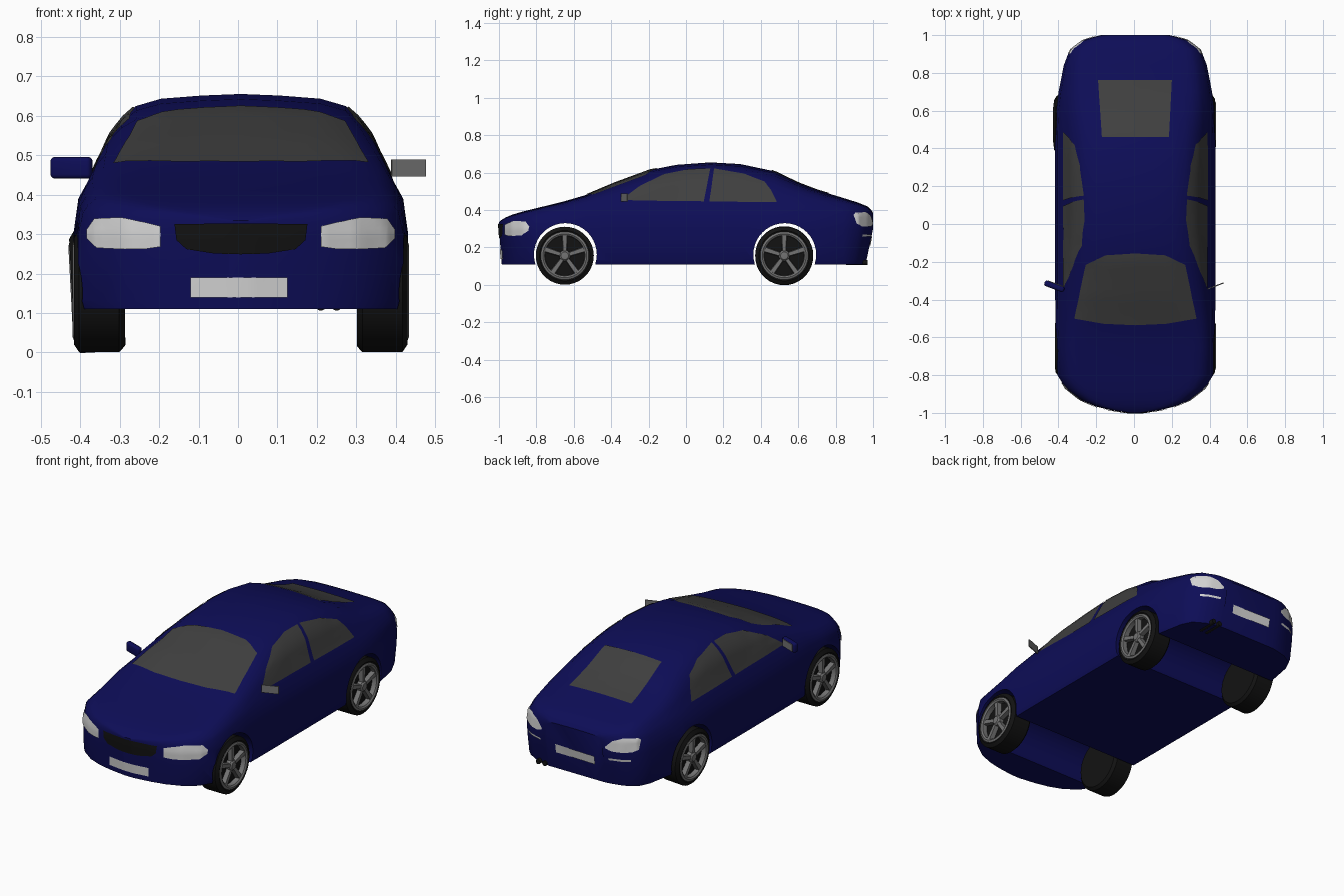
import bpy, bmesh, math
from mathutils import Vector, Matrix
from mathutils.bvhtree import BVHTree

if "Cube" in bpy.data.objects:
    bpy.data.objects.remove(bpy.data.objects["Cube"])

CX = 0.007  # centre line of the car


def material(name, rgb):
    m = bpy.data.materials.new(name)
    m.diffuse_color = (*rgb, 1)
    m.use_nodes = True
    m.node_tree.nodes["Principled BSDF"].inputs["Base Color"].default_value = m.diffuse_color
    return m


BLUE = material("dark blue paint", (0.004, 0.004, 0.095))
GLASS = material("dark grey glass", (0.05, 0.05, 0.05))
LAMP = material("pale lamp", (0.66, 0.66, 0.66))
BLACK = material("black rubber", (0.006, 0.006, 0.006))
METAL = material("grey metal", (0.17, 0.17, 0.17))


def finish(name, bm, mat, angle=35):
    me = bpy.data.meshes.new(name)
    bm.to_mesh(me)
    bm.free()
    me.materials.append(mat)
    ob = bpy.data.objects.new(name, me)
    bpy.context.collection.objects.link(ob)
    smooth(ob, angle)
    return ob


def smooth(ob, angle=35):
    bpy.ops.object.select_all(action='DESELECT')
    ob.select_set(True)
    bpy.context.view_layer.objects.active = ob
    bpy.ops.object.shade_smooth_by_angle(angle=math.radians(angle))


# ---- body shell: sections lofted from nose to tail ----
HOOD = [(1, 0), (.97, .3), (.92, .62), (.85, .82), (.75, .9), (.62, .94), (.45, .97), (.22, .99), (0, 1)]
CABIN = [(1, 0), (.915, .23), (.86, .42), (.805, .615), (.73, .77), (.645, .885), (.49, .955), (.24, .985), (0, 1)]
# y, half width, shoulder height, top height, cabin share
STATIONS = [
    (-1.0, .03, .32, .335, 0), (-.985, .13, .325, .348, 0), (-.965, .21, .33, .36, 0),
    (-.93, .29, .335, .375, 0), (-.87, .365, .345, .393, 0), (-.80, .408, .355, .41, 0),
    (-.65, .415, .37, .447, 0), (-.53, .418, .38, .482, 0), (-.38, .42, .385, .545, .4),
    (-.19, .42, .39, .615, .8), (-.05, .42, .39, .642, 1), (.13, .42, .39, .655, 1),
    (.29, .42, .39, .646, 1), (.47, .42, .39, .608, .9), (.60, .415, .39, .545, .6),
    (.70, .402, .385, .507, .4), (.84, .375, .38, .465, .2), (.92, .345, .375, .44, .1),
    (.97, .28, .37, .42, 0), (.99, .22, .365, .40, 0), (1.0, .18, .36, .385, 0)]


def section(y, w, s, t, k):
    half = [(0, .11), (.6 * w, .11), (.98 * w, .11), (w, .13), (1.01 * w, .22), (1.01 * w, .3)]
    for (hx, hz), (cx, cz) in zip(HOOD, CABIN):
        half.append((.98 * w * (hx + (cx - hx) * k), s + (t - s) * (hz + (cz - hz) * k)))
    ring = half + [(-x, z) for x, z in half[-2:0:-1]]
    pts = []
    for x, z in ring:
        low = min(1, max(0, (.3 - z) / .19))  # bumpers tuck in towards the bottom
        tuck = -.04 * max(0, (y - .84) / .16) if y > 0 else .015 * max(0, (-y - .87) / .13)
        pts.append((CX + x, y + tuck * low, z))
    return pts


bm = bmesh.new()
rings = [[bm.verts.new(p) for p in section(*st)] for st in STATIONS]
n = len(rings[0])
for a, b in zip(rings, rings[1:]):
    for i in range(n):
        j = (i + 1) % n
        bm.faces.new((a[i], a[j], b[j], b[i]))
bm.faces.new(rings[0])
bm.faces.new(rings[-1])
bmesh.ops.recalc_face_normals(bm, faces=bm.faces)
surface = BVHTree.FromBMesh(bm)
body = finish("body", bm, BLUE)

# wheel arches cut right across the body
WHEEL_Y = (-.648, .525)
for y in WHEEL_Y:
    bm = bmesh.new()
    bmesh.ops.create_cone(bm, cap_ends=True, segments=40, radius1=.168, radius2=.168, depth=1.4,
                          matrix=Matrix.Translation((0, y + .003, .162)) @ Matrix.Rotation(math.pi / 2, 4, 'Y'))
    cutter = finish("arch_cutter", bm, BLUE)
    cutter.hide_render = True
    mod = body.modifiers.new("arch", 'BOOLEAN')
    mod.operation, mod.solver, mod.object = 'DIFFERENCE', 'EXACT', cutter
    bpy.context.view_layer.objects.active = body
    bpy.ops.object.modifier_apply(modifier=mod.name)
    bpy.data.objects.remove(cutter)
smooth(body)


# ---- thin panels laid on the body surface ----
def along(pts, t):
    f = t * (len(pts) - 1)
    i = min(int(f), len(pts) - 2)
    return Vector(pts[i]).lerp(Vector(pts[i + 1]), f - i)


def panel(name, axis, sign, low, high, mat, nu=16, nv=6):
    """Grid between two outline curves, projected on the body along an axis."""
    direction = Vector((0, 0, 0))
    direction[axis] = -sign
    bm = bmesh.new()
    grid = []
    for i in range(nu + 1):
        a, b = along(low, i / nu), along(high, i / nu)
        row = []
        for j in range(nv + 1):
            p = list(a.lerp(b, j / nv))
            p.insert(axis, sign * 3)
            p = Vector(p)
            hit, normal = surface.ray_cast(p, direction)[:2]
            if hit is None:
                p[axis] = sign * .4
                hit, normal = surface.find_nearest(p)[:2]
            row.append(bm.verts.new(hit + normal * .004))
        grid.append(row)
    for i in range(nu):
        for j in range(nv):
            bm.faces.new((grid[i][j], grid[i + 1][j], grid[i + 1][j + 1], grid[i][j + 1]))
    bm.normal_update()
    if sum(f.normal.dot(direction) for f in bm.faces) > 0:
        bmesh.ops.reverse_faces(bm, faces=bm.faces)
    return finish(name, bm, mat)


def flip(pts):
    return [(2 * CX - x, z) for x, z in pts]


panel("windscreen", 2, 1, [(-.315, -.5), (-.16, -.527), (CX, -.535), (.17, -.527), (.33, -.5)],
      [(-.255, -.215), (-.15, -.165), (CX, -.155), (.165, -.165), (.27, -.215)], GLASS, 20, 10)
panel("rear_window", 2, 1, [(-.17, .46), (.185, .46)], [(-.19, .76), (.2, .76)], GLASS, 16, 12)
for side, sign in (("right", 1), ("left", -1)):
    panel(side + "_front_window", 0, sign, [(-.345, .452), (-.2, .449), (-.05, .446), (.095, .445)],
          [(-.335, .462), (-.25, .525), (-.115, .59), (.02, .617), (.13, .62)], GLASS, 20, 8)
    panel(side + "_rear_window", 0, sign, [(.125, .445), (.30, .442), (.485, .44)],
          [(.15, .62), (.31, .592), (.42, .55), (.455, .505), (.485, .445)], GLASS, 20, 8)
    m = flip if sign < 0 else list
    panel(side + "_headlight", 1, -1, m([(.21, .268), (.25, .262), (.31, .262), (.37, .265), (.395, .29)]),
          m([(.21, .32), (.25, .33), (.31, .341), (.375, .339), (.395, .31)]), LAMP)
    panel(side + "_tail_light", 1, 1, m([(.205, .325), (.24, .312), (.33, .312), (.355, .325)]),
          m([(.205, .335), (.24, .37), (.29, .388), (.345, .385), (.355, .375)]), LAMP)
    panel(side + "_reflector", 1, 1, m([(.22, .259), (.325, .259)]), m([(.22, .271), (.325, .271)]), LAMP, 8, 1)
panel("grille", 1, -1, [(-.155, .285), (-.13, .262), (-.06, .251), (CX, .249), (.075, .251), (.145, .262), (.17, .285)],
      [(-.16, .325), (CX, .327), (.175, .325)], BLACK, 24, 4)
panel("front_plate", 1, -1, [(-.12, .14), (.125, .14)], [(-.12, .19), (.125, .19)], LAMP, 16, 2)
panel("rear_plate", 1, 1, [(-.12, .21), (.13, .21)], [(-.12, .26), (.13, .26)], LAMP, 16, 2)


# ---- wheels: one set of meshes, placed four times ----
def lathe(bm, profile, closed, segments=36):
    rows = []
    for s in range(segments):
        a = 2 * math.pi * s / segments
        rows.append([bm.verts.new((x, r * math.cos(a), r * math.sin(a))) for x, r in profile])
    m = len(profile)
    for s in range(segments):
        a, b = rows[s], rows[(s + 1) % segments]
        for i in range(m if closed else m - 1):
            j = (i + 1) % m
            bm.faces.new((a[i], a[j], b[j], b[i]))
    bmesh.ops.remove_doubles(bm, verts=bm.verts, dist=1e-5)


bm = bmesh.new()
lathe(bm, [(.03, 0), (.03, .118), (.06, .122), (.065, .135), (.052, .155),
           (-.05, .155), (-.064, .14), (-.064, 0)], False)
bmesh.ops.recalc_face_normals(bm, faces=bm.faces)
tyre = finish("tyre", bm, BLACK)

bm = bmesh.new()
lathe(bm, [(.035, .106), (.062, .108), (.068, .117), (.064, .128), (.04, .128)], True)
lathe(bm, [(.031, .03), (.055, .03), (.064, .02), (.066, 0)], False, 20)
for s in range(5):  # tapered spokes
    turn = Matrix.Rotation(2 * math.pi * s / 5, 3, 'X')
    v = [bm.verts.new(turn @ Vector((x, y * wide, r)))
         for r, wide, top in ((.015, .011, .058), (.112, .015, .06)) for x, y in
         ((.034, -1), (top, -.8), (top, .8), (.034, 1))]
    for f in ((0, 1, 2, 3), (4, 5, 6, 7), (0, 1, 5, 4), (1, 2, 6, 5), (2, 3, 7, 6), (3, 0, 4, 7)):
        bm.faces.new([v[i] for i in f])
bmesh.ops.recalc_face_normals(bm, faces=bm.faces)
rim = finish("rim", bm, METAL)

for part in (tyre, rim):
    for end, y in zip(("front", "rear"), WHEEL_Y):
        for side, x, turn in (("right", .365, 0), ("left", -.351, math.pi)):
            ob = bpy.data.objects.new(f"{end}_{side}_{part.data.name}", part.data)
            bpy.context.collection.objects.link(ob)
            lean = 0
            if (end, side) == ("rear", "left"):
                x, lean = x - .005, math.radians(-3)
            ob.matrix_world = (Matrix.Translation((x, y, .156)) @ Matrix.Rotation(lean, 4, 'Y')
                               @ Matrix.Rotation(turn, 4, 'Z'))
    bpy.data.objects.remove(part)


# ---- mirrors ----
def block(name, size, place, turn, mat, bevel=0):
    bm = bmesh.new()
    bmesh.ops.create_cube(bm, size=1, matrix=Matrix.Translation(place) @ Matrix.Rotation(turn, 4, 'Z')
                          @ Matrix.Diagonal((*size, 1)))
    if bevel:
        bmesh.ops.bevel(bm, geom=bm.edges[:], offset=bevel, segments=3, affect='EDGES', profile=.5)
    return finish(name, bm, mat, 50)


block("left_mirror_housing", (.11, .03, .055), (-.422, -.330, .468), -.36, BLUE, .011)
block("left_mirror_glass", (.085, .006, .04), (-.417, -.316, .468), -.36, METAL)
block("right_mirror_glass", (.092, .006, .043), (.432, -.328, .468), .36, METAL)

# ---- twin exhaust pipes ----
for i, x in enumerate((.21, .25)):
    bm = bmesh.new()
    bmesh.ops.create_cone(bm, cap_ends=True, segments=16, radius1=.014, radius2=.014, depth=.115,
                          matrix=Matrix.Translation((x, .912, .12)) @ Matrix.Rotation(math.pi / 2, 4, 'X'))
    finish(f"exhaust_pipe_{i + 1}", bm, BLACK)
